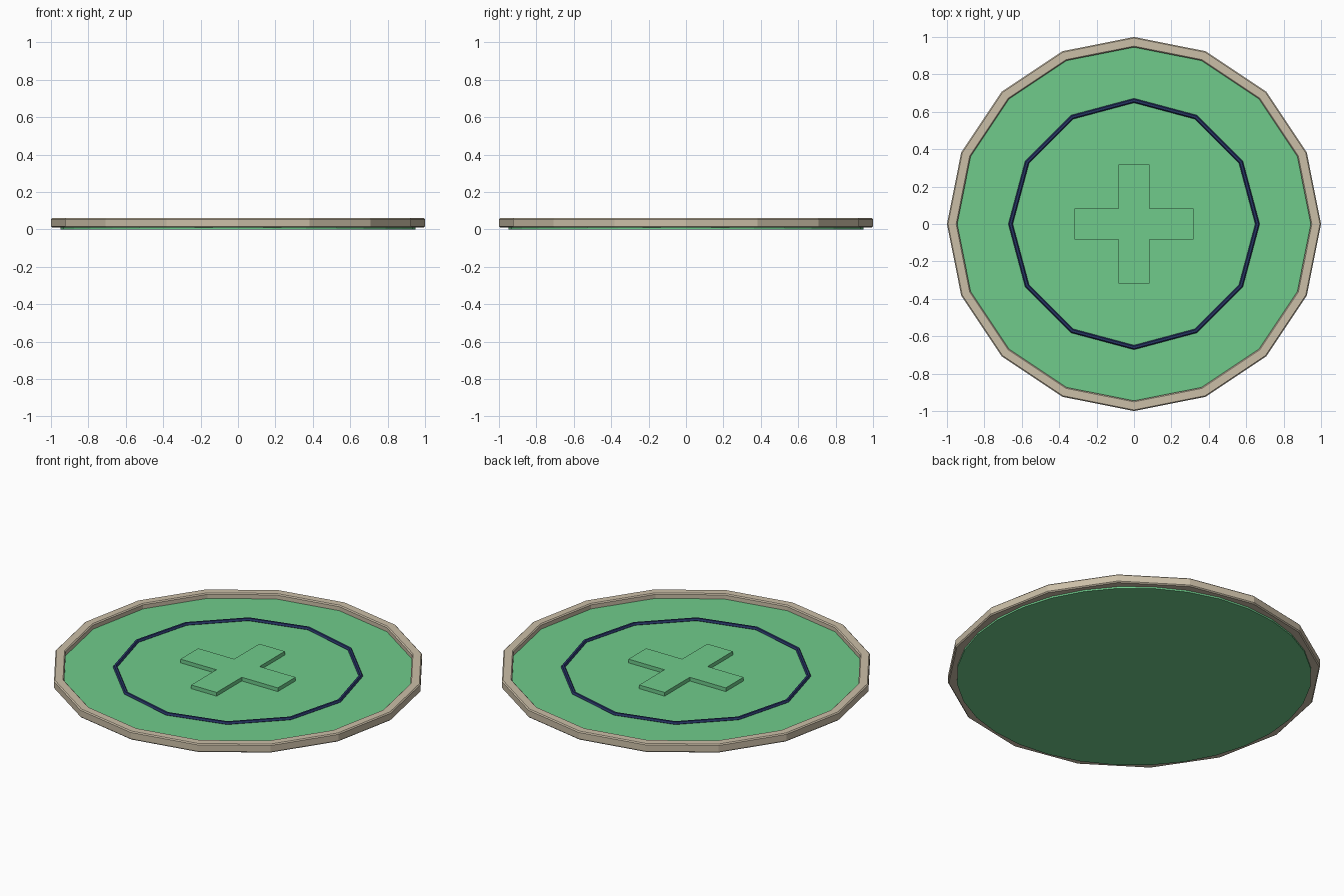
import bpy, math

if "Cube" in bpy.data.objects:
    bpy.data.objects.remove(bpy.data.objects["Cube"])


def material(name, rgb):
    m = bpy.data.materials.new(name)
    m.diffuse_color = (*rgb, 1)
    m.use_nodes = True
    m.node_tree.nodes["Principled BSDF"].inputs["Base Color"].default_value = m.diffuse_color
    return m


green = material("green", (0.16, 0.60, 0.26))
beige = material("beige", (0.60, 0.52, 0.39))
navy = material("navy", (0.02, 0.035, 0.13))


def add(name, verts, faces, mat):
    me = bpy.data.meshes.new(name)
    me.from_pydata(verts, [], faces)
    me.materials.append(mat)
    ob = bpy.data.objects.new(name, me)
    bpy.context.collection.objects.link(ob)


def prism(name, outline, z0, z1, mat):
    n = len(outline)
    verts = [(x, y, z) for z in (z0, z1) for x, y in outline]
    faces = [(i, (i + 1) % n, n + (i + 1) % n, n + i) for i in range(n)]
    faces += [tuple(range(n))[::-1], tuple(range(n, 2 * n))]
    add(name, verts, faces, mat)


def ring(name, profile, sides, mat):
    # revolve a closed counter-clockwise (radius, z) profile
    k = len(profile)
    verts = []
    for i in range(sides):
        a = 2 * math.pi * i / sides
        verts += [(r * math.cos(a), r * math.sin(a), z) for r, z in profile]
    faces = [(i * k + j, (i + 1) % sides * k + j,
              (i + 1) % sides * k + (j + 1) % k, i * k + (j + 1) % k)
             for i in range(sides) for j in range(k)]
    add(name, verts, faces, mat)


# base disc
prism("base_disc", [(0.95 * math.cos(2 * math.pi * i / 32), 0.95 * math.sin(2 * math.pi * i / 32))
                    for i in range(32)], 0, 0.03, green)

# raised outer rim with small chamfers
c = 0.006
ring("outer_rim", [(0.945 + c, 0.01), (1 - c, 0.01), (1, 0.01 + c), (1, 0.06 - c),
                   (1 - c, 0.06), (0.945 + c, 0.06), (0.945, 0.06 - c), (0.945, 0.01 + c)], 16, beige)

# thin inner ring
ring("inner_ring", [(0.66 + 0.012 * math.cos(math.pi * j / 3), 0.032 + 0.012 * math.sin(math.pi * j / 3))
                    for j in range(6)], 12, navy)

# raised cross
w, l = 0.083, 0.318
prism("cross", [(w, -l), (w, -w), (l, -w), (l, w), (w, w), (w, l),
                (-w, l), (-w, w), (-l, w), (-l, -w), (-w, -w), (-w, -l)], 0.02, 0.052, green)
